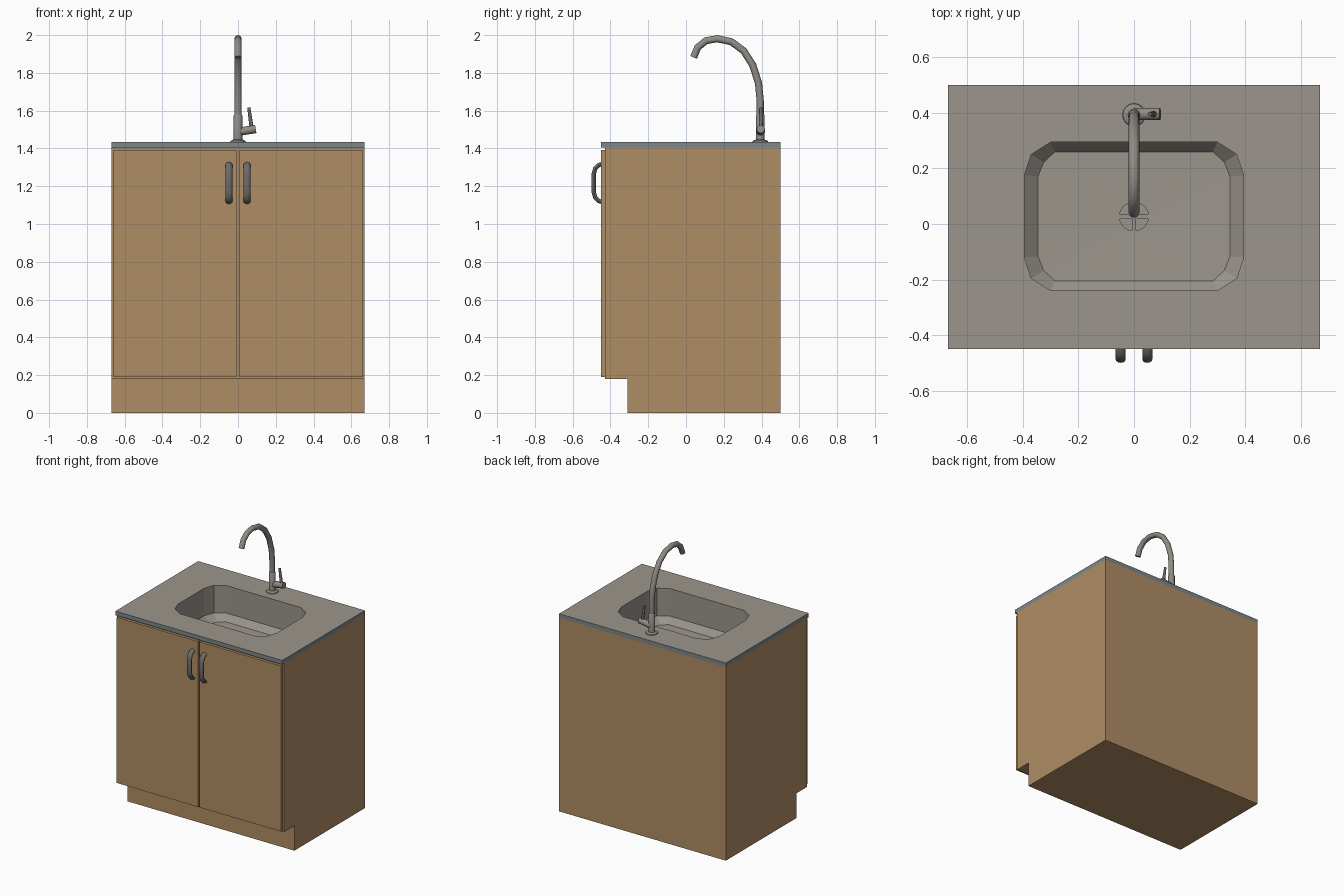
import bpy, bmesh, math
from mathutils import Vector

if "Cube" in bpy.data.objects:
    bpy.data.objects.remove(bpy.data.objects["Cube"])


def material(name, rgb):
    m = bpy.data.materials.new(name)
    m.diffuse_color = (*rgb, 1)
    m.use_nodes = True
    m.node_tree.nodes["Principled BSDF"].inputs["Base Color"].default_value = m.diffuse_color
    return m


WOOD = material("warm wood", (0.43, 0.27, 0.13))
STONE = material("warm grey", (0.33, 0.305, 0.266))
EDGE = material("blue grey edge", (0.21, 0.245, 0.255))
METAL = material("tap grey", (0.28, 0.26, 0.235))
DARK = material("handle grey", (0.15, 0.148, 0.142))


def finish(name, bm, mats, smooth=False, recalc=True):
    if recalc:
        bmesh.ops.recalc_face_normals(bm, faces=bm.faces)
    me = bpy.data.meshes.new(name)
    bm.to_mesh(me)
    bm.free()
    ob = bpy.data.objects.new(name, me)
    bpy.context.collection.objects.link(ob)
    for m in mats:
        me.materials.append(m)
    if smooth:
        bpy.ops.object.select_all(action='DESELECT')
        ob.select_set(True)
        bpy.context.view_layer.objects.active = ob
        bpy.ops.object.shade_smooth_by_angle(angle=math.radians(40))
    return ob


def box(name, lo, hi, mat):
    bm = bmesh.new()
    bmesh.ops.create_cube(bm, size=1)
    for v in bm.verts:
        v.co = [lo[i] + (v.co[i] + 0.5) * (hi[i] - lo[i]) for i in range(3)]
    return finish(name, bm, [mat])


def loft(bm, rings, closed=False):
    """Join equal-length rings of points with quads; returns vertex rings."""
    vr = [[bm.verts.new(p) for p in r] for r in rings]
    n = len(vr[0])
    pairs = list(zip(vr, vr[1:])) + ([(vr[-1], vr[0])] if closed else [])
    for a, b in pairs:
        for i in range(n):
            j = (i + 1) % n
            bm.faces.new((a[i], a[j], b[j], b[i]))
    return vr


def tube(name, path, radii, mat, side=(1, 0, 0), flat=1.0, n=12):
    """Sweep a round or flattened section along a path."""
    pts = [Vector(p) for p in path]
    rings = []
    for i, p in enumerate(pts):
        t = (pts[min(i + 1, len(pts) - 1)] - pts[max(i - 1, 0)]).normalized()
        s = Vector(side)
        s = (s - t * s.dot(t)).normalized()
        u = t.cross(s)
        r = radii[i] if isinstance(radii, list) else radii
        rings.append([p + s * (r * math.cos(a)) + u * (r * flat * math.sin(a))
                      for a in (2 * math.pi * k / n for k in range(n))])
    bm = bmesh.new()
    vr = loft(bm, rings)
    bm.faces.new(vr[0])
    bm.faces.new(vr[-1])
    return finish(name, bm, [mat], True)


# cabinet: side profile with toe recess, open at the top under the counter
profile = [(-0.43, 1.405), (-0.43, 0.18), (-0.31, 0.18), (-0.31, 0),
           (0.5, 0), (0.5, 1.405)]
bm = bmesh.new()
vr = loft(bm, [[(x, y, z) for y, z in profile] for x in (-0.67, 0.67)])
for r in vr:
    bm.faces.new(r)
bmesh.ops.recalc_face_normals(bm, faces=bm.faces)
top = [f for f in bm.faces if f.normal.z > 0.9]
bmesh.ops.delete(bm, geom=top, context='FACES_ONLY')
finish("cabinet", bm, [WOOD], recalc=False)

# doors and arched pulls
for s, side in ((-1, "left"), (1, "right")):
    xs = sorted((s * 0.007, s * 0.66))
    box(side + "_door", (xs[0], -0.45, 0.19), (xs[1], -0.4295, 1.392), WOOD)
    half = [(-0.445, 0.1), (-0.463, 0.095), (-0.480, 0.078), (-0.488, 0.05)]
    arch = [(s * 0.048, y, 1.217 + d) for y, d in half]
    arch += [(s * 0.048, y, 1.217 - d) for y, d in reversed(half)]
    tube(side + "_handle", arch, 0.018, DARK, flat=0.65)


# sink opening: rectangle with two-segment rounded corners, 12 points
def corner_ring(z, corner, cy=0.0275):
    q = list(corner)
    pts = []
    for k, (sx, sy) in enumerate(((1, 1), (-1, 1), (-1, -1), (1, -1))):
        for x, y in (q if k % 2 == 0 else q[::-1]):
            pts.append((sx * x, cy + sy * y, z))
    return pts


HOLE = [(0.395, 0.147), (0.37, 0.223), (0.30, 0.2675)]
FLOOR = [(0.345, 0.145), (0.325, 0.195), (0.285, 0.232)]
RIM = [(0.67, 0.147), (0.67, 0.475), (0.30, 0.475)]

# countertop with the opening; outer edge is a bluer grey
bm = bmesh.new()
loft(bm, [corner_ring(1.405, HOLE), corner_ring(1.405, RIM, 0.025),
          corner_ring(1.435, RIM, 0.025), corner_ring(1.435, HOLE)], True)
bm.normal_update()
for f in bm.faces:
    c = f.calc_center_median()
    if abs(f.normal.z) < 0.5 and (abs(c.x) > 0.6 or abs(c.y - 0.025) > 0.4):
        f.material_index = 1
finish("countertop", bm, [STONE, EDGE])

# basin: straight wall, sloped foot, floor running into the drain cup
DRAIN_Y = 0.027


def drain_ring(z, r=0.053):
    return [(r * math.cos(a), DRAIN_Y + r * math.sin(a), z)
            for a in (math.radians(15 + 30 * k) for k in range(12))]


bm = bmesh.new()
vr = loft(bm, [corner_ring(1.405, HOLE), corner_ring(1.235, HOLE),
               corner_ring(1.19, FLOOR), drain_ring(1.187), drain_ring(1.16)])
bm.faces.new(vr[-1])
bmesh.ops.recalc_face_normals(bm, faces=bm.faces)
if vr[-1][0].link_faces and max(bm.faces, key=lambda f: len(f.verts)).normal.z < 0:
    bmesh.ops.reverse_faces(bm, faces=bm.faces)
finish("basin", bm, [STONE], recalc=False)

# drain cross bars
box("drain_bar_x", (-0.052, DRAIN_Y - 0.007, 1.172), (0.052, DRAIN_Y + 0.007, 1.186), STONE)
box("drain_bar_y", (-0.007, DRAIN_Y - 0.052, 1.172), (0.007, DRAIN_Y + 0.052, 1.1855), STONE)

# tap: flange, body, gooseneck spout, side valve and lever
TY = 0.393
tube("tap_flange", [(0, TY, 1.434), (0, TY, 1.44), (0, TY, 1.447)],
     [0.042, 0.04, 0.024], METAL, n=16)
tube("tap_body", [(0, TY, 1.44), (0, TY, 1.575), (0, TY, 1.58)],
     [0.023, 0.023, 0.019], METAL)
neck = [(TY, 1.57), (TY, 1.65), (0.384, 1.745), (0.354, 1.84), (0.305, 1.917),
        (0.24, 1.965), (0.165, 1.981), (0.105, 1.97), (0.062, 1.935), (0.04, 1.882)]
tube("tap_spout", [(0, y, z) for y, z in neck], 0.019, METAL)
tube("tap_valve", [(0, TY + 0.003, 1.488), (0.094, TY + 0.003, 1.503)],
     0.022, METAL, side=(0, 1, 0))
tube("tap_lever", [(0.072, TY + 0.003, 1.51), (0.057, TY + 0.003, 1.617)],
     [0.011, 0.008], DARK)
